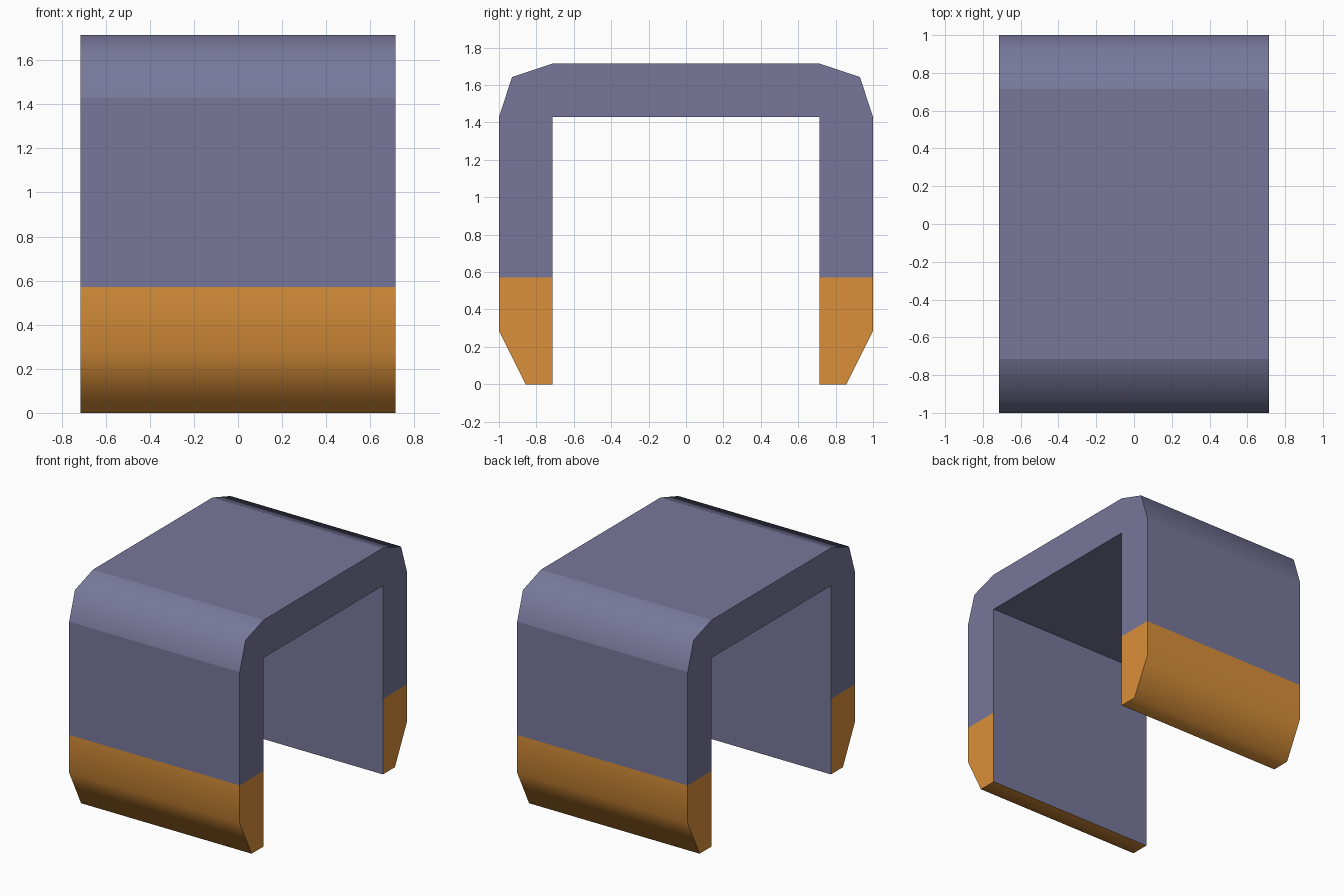
import bpy, bmesh

if "Cube" in bpy.data.objects:
    bpy.data.objects.remove(bpy.data.objects["Cube"])

HALF = 5 / 7      # half length along x
INNER = 5 / 7     # inner wall distance from the centre
SEAM = 4 / 7      # height where the feet begin


def material(name, rgb):
    m = bpy.data.materials.new(name)
    m.diffuse_color = (*rgb, 1)
    m.use_nodes = True
    m.node_tree.nodes["Principled BSDF"].inputs["Base Color"].default_value = m.diffuse_color
    return m


slate = material("slate", (0.185, 0.185, 0.325))
orange = material("orange", (0.70, 0.28, 0.042))


def extrude_profile(name, profile, mats, open_sides, soft_points):
    """Extrude a (y, z) outline along x; skip hidden sides, soften edges at some points."""
    bm = bmesh.new()
    a = [bm.verts.new((-HALF, y, z)) for y, z in profile]
    b = [bm.verts.new((HALF, y, z)) for y, z in profile]
    n = len(profile)
    bm.faces.new(a)
    bm.faces.new(b)
    for i in range(n):
        if i not in open_sides:
            j = (i + 1) % n
            bm.faces.new((a[i], a[j], b[j], b[i]))
    bmesh.ops.recalc_face_normals(bm, faces=bm.faces)
    # Inner walls take the second material when there is one
    for f in bm.faces:
        c = f.calc_center_median()
        f.smooth = True
        if len(mats) > 1 and abs(abs(c.y) - INNER) < 1e-4 and abs(f.normal.y) > 0.9:
            f.material_index = 1
    for e in bm.edges:
        e.smooth = False
    for i in soft_points:
        bm.edges.get((a[i], b[i])).smooth = True
    me = bpy.data.meshes.new(name)
    bm.to_mesh(me)
    bm.free()
    for m in mats:
        me.materials.append(m)
    ob = bpy.data.objects.new(name, me)
    bpy.context.collection.objects.link(ob)
    return ob


# Upper arch with rounded outer corners, open where it meets the feet
half = [(INNER, 10 / 7), (INNER, SEAM), (1, SEAM), (1, 10 / 7),
        (0.93, 1.643), (INNER, 12 / 7)]
arch = half + [(-y, z) for y, z in reversed(half)]
extrude_profile("arch", arch, [slate], {1, 9}, {4, 7})

# Tapered feet, orange outside and slate on the inner wall
for side, label in ((-1, "front"), (1, "back")):
    foot = [(side * y, z) for y, z in
            ((INNER, SEAM), (INNER, 0), (6 / 7, 0), (1, 2 / 7), (1, SEAM))]
    extrude_profile(label + "_foot", foot, [orange, slate], {4}, {2, 3})
